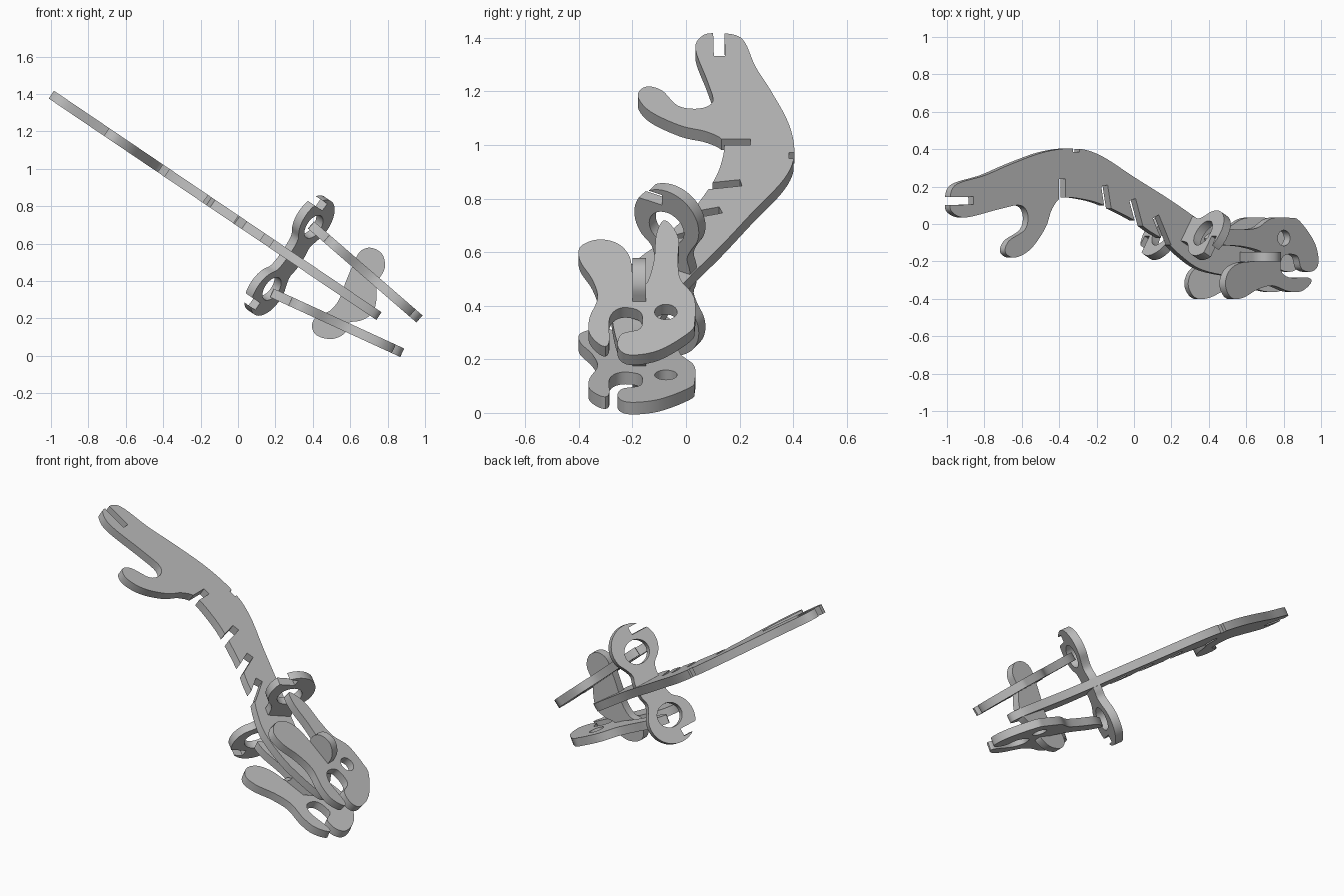
import bpy, bmesh
from math import sin, cos, radians, atan
from mathutils import Vector, Matrix

cube = bpy.data.objects.get("Cube")
if cube:
    bpy.data.objects.remove(cube)

THICK = 0.05
grey = bpy.data.materials.new("plain grey")
grey.use_nodes = True
grey.diffuse_color = (0.5, 0.5, 0.5, 1)
grey.node_tree.nodes["Principled BSDF"].inputs["Base Color"].default_value = (0.5, 0.5, 0.5, 1)


def smooth(points, steps=5):
    """Closed rounded outline through the given points."""
    pts = [Vector(p) for p in points]
    out = []
    for i in range(len(pts)):
        a, b, c, d = (pts[(i + k) % len(pts)] for k in (-1, 0, 1, 2))
        for j in range(steps):
            t = j / steps
            out.append(b + (c - a) * t / 2 + (a * 2 - b * 5 + c * 4 - d) * t * t / 2
                       + (b * 3 - a - c * 3 + d) * t ** 3 / 2)
    return out


def slab(name, outline, thick):
    bm = bmesh.new()
    face = bm.faces.new([bm.verts.new((p[0], p[1], -thick / 2)) for p in outline])
    new = bmesh.ops.extrude_face_region(bm, geom=[face])["geom"]
    bmesh.ops.translate(bm, vec=(0, 0, thick), verts=[g for g in new if isinstance(g, bmesh.types.BMVert)])
    bmesh.ops.recalc_face_normals(bm, faces=bm.faces)
    mesh = bpy.data.meshes.new(name)
    bm.to_mesh(mesh)
    bm.free()
    obj = bpy.data.objects.new(name, mesh)
    bpy.context.collection.objects.link(obj)
    return obj


def slot(start, end, width):
    """Four corners of a slot running from start to end."""
    a, b = Vector(start), Vector(end)
    side = (b - a).orthogonal().normalized() * width / 2
    return [a - side, b - side, b + side, a + side]


def ellipse(cx, cy, rx, ry):
    return [(cx + rx * cos(radians(a)), cy + ry * sin(radians(a))) for a in range(0, 360, 12)]


def plate(name, outline, cuts, origin, u, v):
    """Flat plate cut through by the given shapes and stood in the plane of u and v."""
    obj = slab(name, outline, THICK)
    obj.data.materials.append(grey)
    bpy.ops.object.select_all(action='DESELECT')
    obj.select_set(True)
    bpy.context.view_layer.objects.active = obj
    for shape in cuts:
        cutter = slab("cutter", shape, THICK * 3)
        cutter.hide_render = True
        mod = obj.modifiers.new("cut", 'BOOLEAN')
        mod.operation, mod.solver, mod.object = 'DIFFERENCE', 'EXACT', cutter
        bpy.ops.object.modifier_apply(modifier=mod.name)
        bpy.data.objects.remove(cutter)
    u, v = Vector(u).normalized(), Vector(v).normalized()
    frame = Matrix((u, v, u.cross(v))).transposed().to_4x4()
    obj.matrix_world = Matrix.Translation(origin) @ frame
    bpy.ops.object.shade_smooth_by_angle(angle=radians(30))
    return obj


Y = Vector((0, 1, 0))
tilt = atan(0.676)
along = Vector((cos(tilt), 0, -sin(tilt)))
normal = Vector((sin(tilt), 0, cos(tilt)))


def spine_pts(points):
    return [((x - 0.012) / cos(tilt), y) for x, y in points]


# Long spine plate with a forked end and rib slots
spine = [(-.975, .185), (-.93, .222), (-.8, .26), (-.66, .32), (-.48, .385), (-.315, .404),
         (-.18, .366), (0, .25), (.19, .13), (.35, .02), (.47, -.05), (.6, -.1), (.72, -.14),
         (.765, -.2), (.735, -.25), (.6, -.275), (.49, -.275), (.35, -.24), (.25, -.17),
         (.165, -.09), (.085, -.04), (0, .02), (-.15, .095), (-.26, .13), (-.385, .14),
         (-.44, .08), (-.475, -.02), (-.555, -.135), (-.64, -.18), (-.69, -.15), (-.67, -.09),
         (-.585, -.03), (-.57, .05), (-.61, .1), (-.72, .08), (-.9, .035), (-.975, .065), (-.985, .12)]
rib_slots = [((-.385, .08), (-.385, .24)), ((-.138, .06), (-.16, .205)), ((.03, -.02), (-.01, .13)),
             ((.18, -.12), (.115, .04)), ((-.31, .44), (-.31, .385)), ((-1.1, .12), (-.86, .125))]
plate("spine", smooth(spine_pts(spine)), [slot(*spine_pts(s), .042) for s in rib_slots],
      (0, 0, .722), along, Y)

# Double ring crosspiece standing square to the spine
across = along * 0.5 + Y * 0.866
half = [(.1, .04), (.088, .09)]
half += [(.139 * cos(radians(a)), .227 + .139 * sin(radians(a))) for a in range(-40, 221, 20)]
half += [(-.065, .1), (-.05, .04)]
ring = half + [(s, -n) for s, n in reversed(half)]
cuts = []
for m in (1, -1):
    cuts += [ellipse(0, .2 * m, .075, .07), slot((-.2, .32 * m), (-.02, .32 * m), .045)]
plate("ring_crosspiece", smooth(ring, 3), cuts, (.275, -.06, .536), across, normal)

# Pair of matching side plates
side = [(.39, -.078), (.46, -.03), (.566, -.03), (.645, -.02), (.72, .03), (.82, .033), (.87, .015),
        (.95, -.1), (.97, -.21), (.935, -.254), (.88, -.24), (.855, -.17), (.785, -.17), (.767, -.24),
        (.81, -.285), (.915, -.287), (.93, -.315), (.878, -.36), (.81, -.36), (.725, -.33),
        (.645, -.35), (.566, -.395), (.505, -.395), (.473, -.33), (.49, -.255), (.548, -.21),
        (.645, -.194), (.666, -.15), (.566, -.12), (.447, -.11)]
scale = 1 / 0.756
outline = smooth([((x - .39) * scale, y) for x, y in side])
eye = ellipse(.395 * scale, -.075, .033 * scale, .042)
for name, origin, degrees in (("left_side_plate", (.39, 0, .70), 40.9),
                              ("right_side_plate", (.18, 0, .337), 24.65)):
    a = radians(degrees)
    plate(name, outline, [eye], origin, (cos(a), 0, -sin(a)), Y)

# Upright lobed plate joining the side plates
joiner = [(.71, .578), (.77, .545), (.785, .47), (.745, .39), (.74, .3), (.72, .23), (.66, .19),
          (.59, .175), (.57, .12), (.5, .09), (.42, .11), (.395, .165), (.43, .22), (.49, .24),
          (.54, .3), (.57, .38), (.62, .5), (.655, .56)]
plate("upright_joiner", smooth(joiner), [], (0, -.175, 0), (1, 0, 0), (0, 0, 1))
